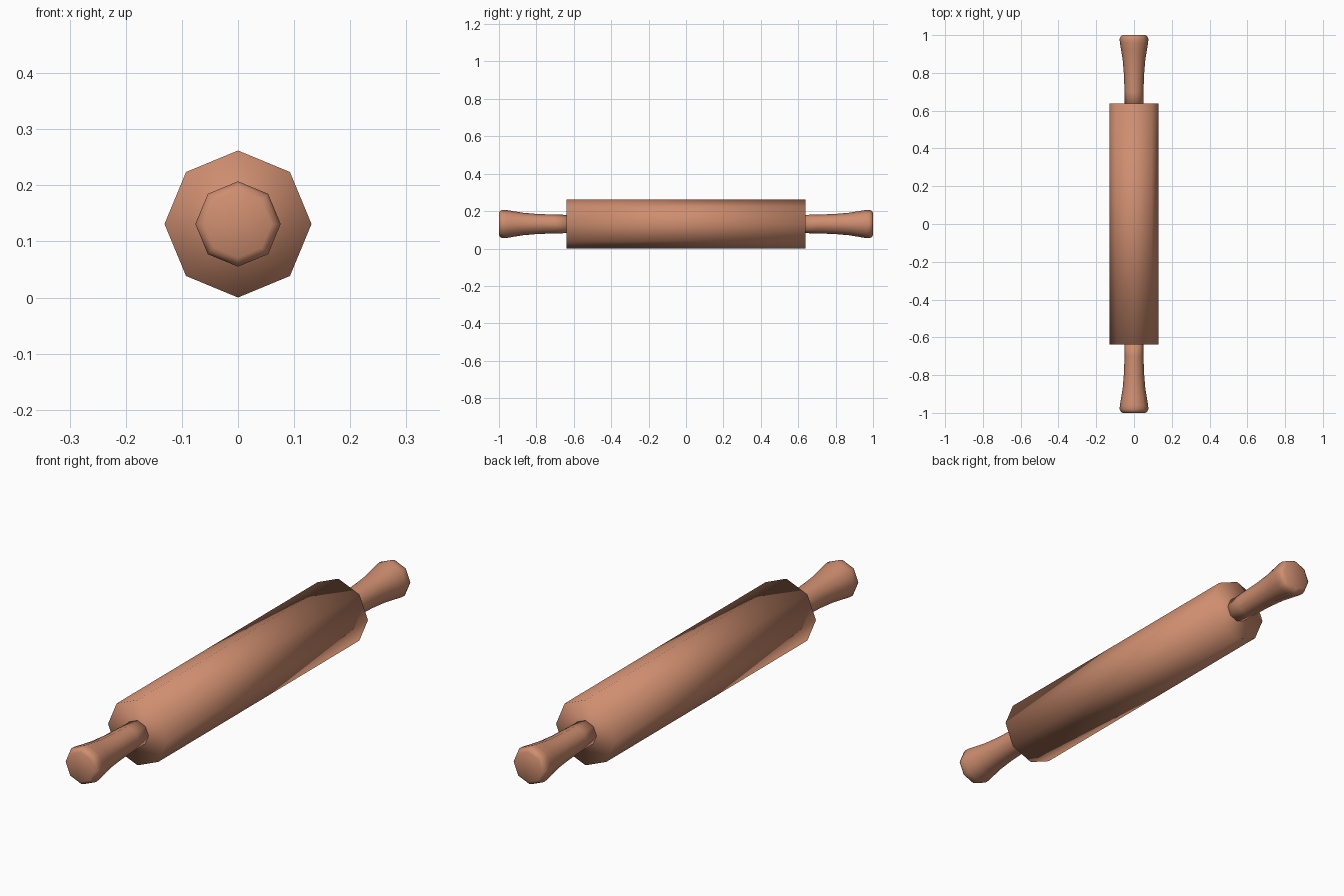
import bpy, bmesh, math

if "Cube" in bpy.data.objects:
    bpy.data.objects.remove(bpy.data.objects["Cube"])

SIDES = 8
AXIS_Z = 0.131

wood = bpy.data.materials.new("warm wood")
wood.diffuse_color = (0.62, 0.27, 0.16, 1)
wood.use_nodes = True
wood.node_tree.nodes["Principled BSDF"].inputs["Base Color"].default_value = wood.diffuse_color


def lathe(name, profile):
    """Turn (y, radius) points around the lengthwise axis, closing both ends."""
    bm = bmesh.new()
    rings = []
    for y, r in profile:
        rings.append([bm.verts.new((r * math.cos(a), y, AXIS_Z + r * math.sin(a)))
                      for a in (i * math.tau / SIDES for i in range(SIDES))])
    for a, b in zip(rings, rings[1:]):
        for i in range(SIDES):
            j = (i + 1) % SIDES
            bm.faces.new((a[i], a[j], b[j], b[i]))
    bm.faces.new(rings[0])
    bm.faces.new(rings[-1])
    bmesh.ops.recalc_face_normals(bm, faces=bm.faces)
    for f in bm.faces:
        f.smooth = True
    mesh = bpy.data.meshes.new(name)
    bm.to_mesh(mesh)
    bm.free()
    mesh.materials.append(wood)
    obj = bpy.data.objects.new(name, mesh)
    bpy.context.collection.objects.link(obj)
    return obj


# Main eight-sided roller, smooth shaded right over its ends
lathe("roller", [(-0.638, 0.131), (0.638, 0.131)])

# Flared handles with softened ends, one at each end
handle_profile = [(0.62, 0.049), (0.70, 0.050), (0.80, 0.054), (0.87, 0.060),
                  (0.92, 0.068), (0.96, 0.075), (0.98, 0.076), (0.993, 0.071),
                  (1.0, 0.060)]
for name, side in (("front_handle", -1), ("back_handle", 1)):
    lathe(name, [(side * y, r) for y, r in handle_profile])
